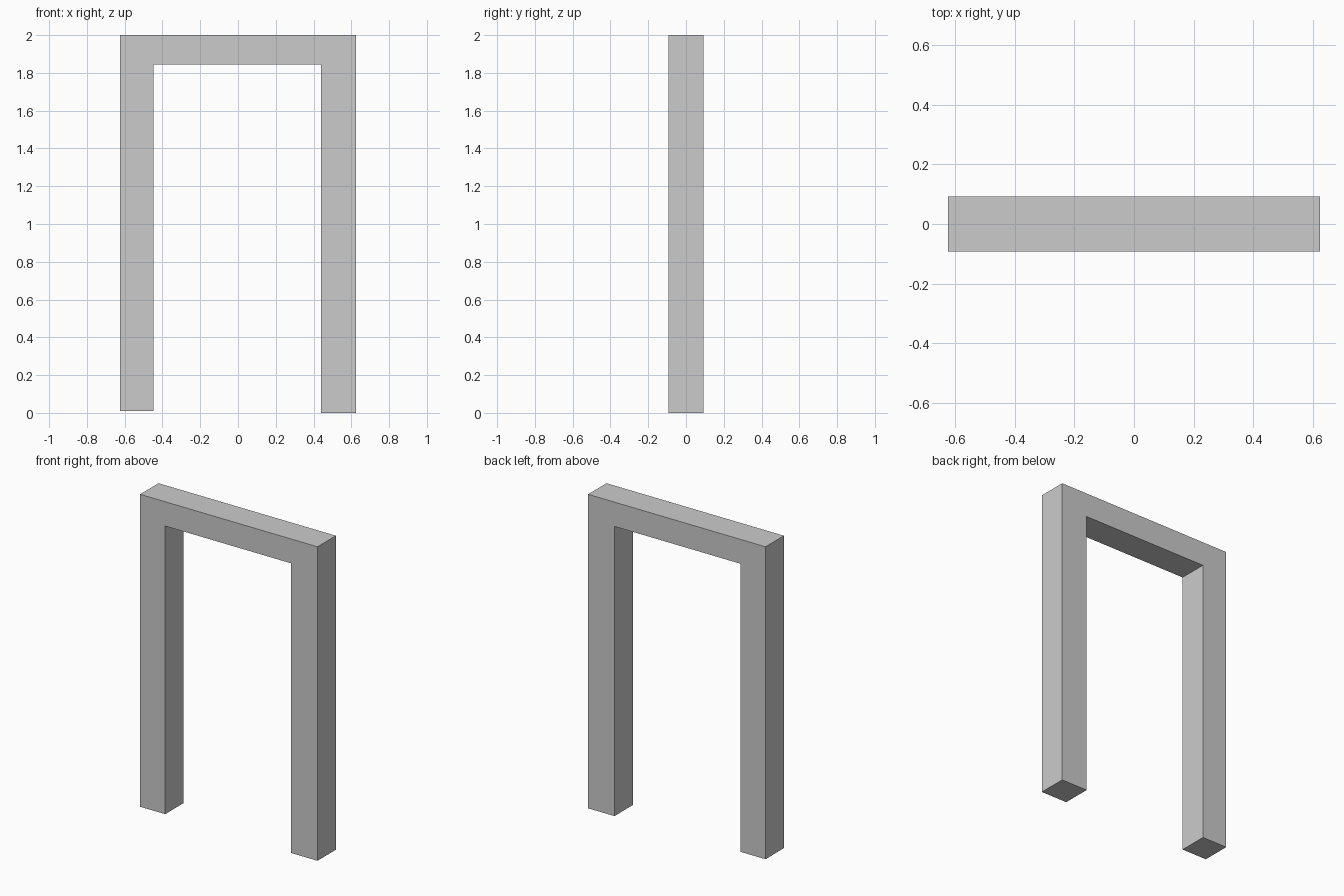
import bpy, bmesh

if "Cube" in bpy.data.objects:
    bpy.data.objects.remove(bpy.data.objects["Cube"])

HALF_DEPTH = 0.0925

# Front outline of the frame: two legs joined by a top beam
OUTLINE = [(-0.625, 0.01), (-0.448, 0.01), (-0.448, 1.845), (0.439, 1.845),
           (0.439, 0.0), (0.625, 0.0), (0.625, 2.0), (-0.625, 2.0)]


def extrude_profile(name, points, half_depth):
    bm = bmesh.new()
    face = bm.faces.new([bm.verts.new((x, -half_depth, z)) for x, z in points])
    result = bmesh.ops.extrude_face_region(bm, geom=[face], use_keep_orig=True)
    moved = [v for v in result["geom"] if isinstance(v, bmesh.types.BMVert)]
    bmesh.ops.translate(bm, verts=moved, vec=(0, 2 * half_depth, 0))
    bmesh.ops.recalc_face_normals(bm, faces=bm.faces)
    mesh = bpy.data.meshes.new(name)
    bm.to_mesh(mesh)
    bm.free()
    obj = bpy.data.objects.new(name, mesh)
    bpy.context.collection.objects.link(obj)
    return obj


# Door frame
extrude_profile("door_frame", OUTLINE, HALF_DEPTH)
